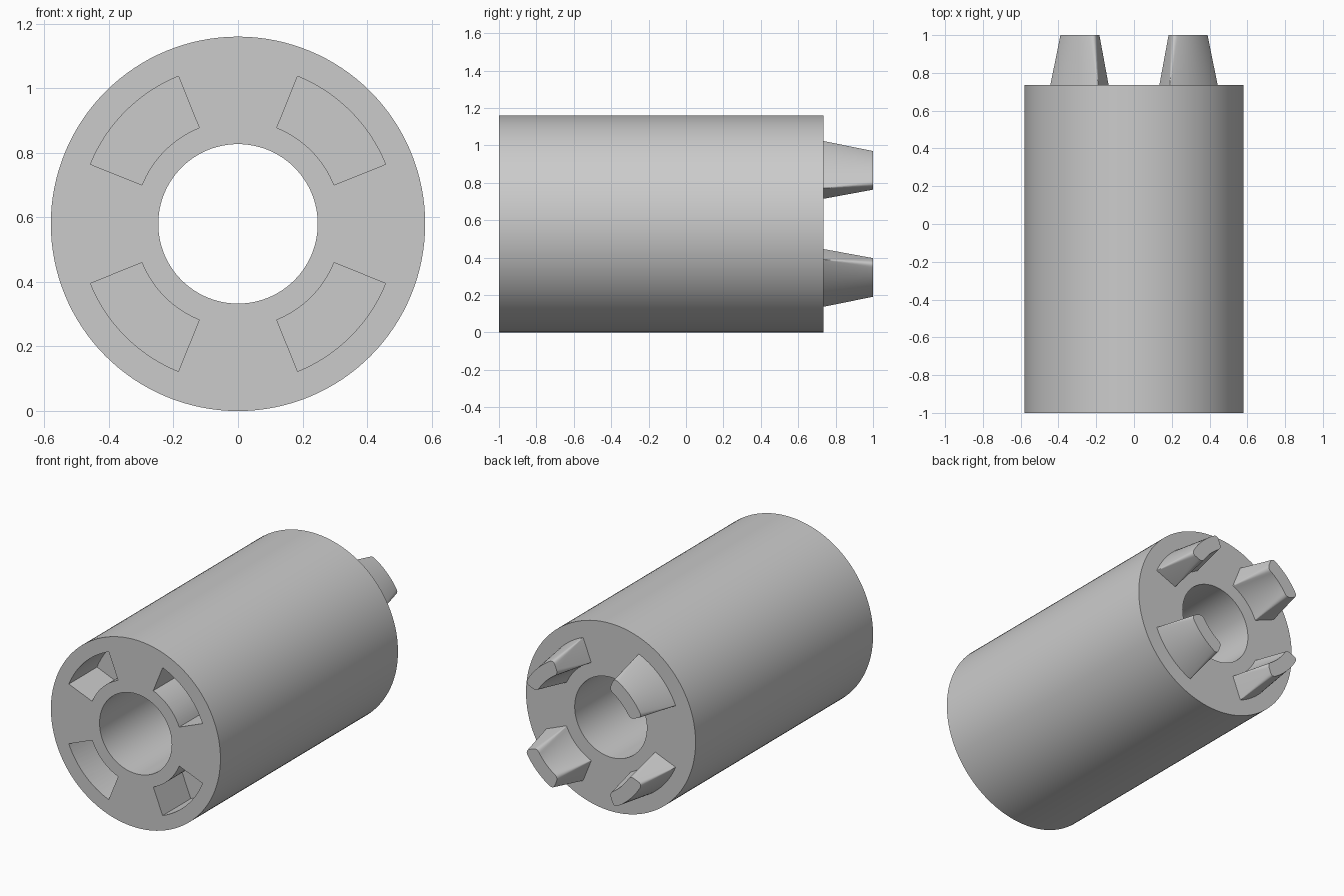
import bpy, bmesh
from math import radians, sin, cos, asin, pi
from mathutils import Vector, Matrix

RADIUS, BORE = 0.58, 0.247          # tube radii, also the axis height
FRONT, BACK, TIP = -1.0, 0.735, 1.0  # stations along the axis
SLOT_DEPTH = 0.275
INNER, OUTER, HALF = 0.321, 0.493, radians(23)  # slot sector

if "Cube" in bpy.data.objects:
    bpy.data.objects.remove(bpy.data.objects["Cube"])

grey = bpy.data.materials.new("light grey")
grey.use_nodes = True
grey.diffuse_color = (0.6, 0.6, 0.6, 1)
grey.node_tree.nodes["Principled BSDF"].inputs["Base Color"].default_value = (0.6, 0.6, 0.6, 1)


def loft(name, rings, looped=False, caps=()):
    """Skin rings of (2D outline, y) along the axis; cap the listed rings."""
    bm = bmesh.new()
    rows = [[bm.verts.new((p.x, y, p.y + RADIUS)) for p in pts] for pts, y in rings]
    pairs = list(zip(rows, rows[1:]))
    if looped:
        pairs.append((rows[-1], rows[0]))
    for a, b in pairs:
        for i in range(len(a)):
            j = (i + 1) % len(a)
            bm.faces.new((a[i], a[j], b[j], b[i]))
    for c in caps:
        bm.faces.new(rows[c])
    bmesh.ops.recalc_face_normals(bm, faces=bm.faces)
    mesh = bpy.data.meshes.new(name)
    bm.to_mesh(mesh)
    bm.free()
    mesh.materials.append(grey)
    obj = bpy.data.objects.new(name, mesh)
    bpy.context.collection.objects.link(obj)
    return obj


def polar(r, a):
    return Vector((r * cos(a), r * sin(a)))


def circle(r, n=128):
    return [polar(r, 2 * pi * i / n) for i in range(n)]


def sector(turn, inset=0.0, fillet=0.0, arc=8, steps=6):
    """Outline of a ring sector, shrunk by inset, with rounded corners."""
    ro, ri = OUTER - inset, INNER + inset
    ao, ai = HALF - asin(inset / ro), HALF - asin(inset / ri)
    side = polar(fillet, HALF)

    def corner(a, b, c):
        if not fillet:
            return [b]
        ts = [i / steps for i in range(steps + 1)]
        return [a * (1 - t) ** 2 + b * 2 * t * (1 - t) + c * t * t for t in ts]

    eo, ei = ao - fillet / ro, ai - fillet / ri
    po, pi_ = polar(ro, ao), polar(ri, ai)
    half = [polar(ro, eo * i / arc) for i in range(arc)]
    half += corner(polar(ro, eo), po, po - side)
    half += corner(pi_ + side, pi_, polar(ri, ei))
    half += [polar(ri, ei * i / arc) for i in range(arc - 1, -1, -1)]
    full = half + [Vector((p.x, -p.y)) for p in reversed(half[1:-1])]
    rot = Matrix.Rotation(turn, 2)
    return [rot @ p for p in full]


# Hollow cylinder
body = loft("tube_body", [(circle(RADIUS), FRONT), (circle(RADIUS), BACK),
                          (circle(BORE), BACK), (circle(BORE), FRONT)], looped=True)
parts = [body]
bpy.context.view_layer.objects.active = body

corners = (("upper_left", 45), ("upper_right", 135), ("lower_right", 225), ("lower_left", 315))
for label, degrees in corners:
    turn = radians(degrees)
    # Socket cut into the front face
    outline = sector(turn)
    cutter = loft("socket_cutter", [(outline, FRONT - 0.1), (outline, FRONT + SLOT_DEPTH)], caps=(0, 1))
    cutter.hide_render = True
    cut = body.modifiers.new("socket", 'BOOLEAN')
    cut.operation, cut.solver, cut.object = 'DIFFERENCE', 'EXACT', cutter
    bpy.ops.object.modifier_apply(modifier=cut.name)
    bpy.data.objects.remove(cutter)
    # Tapered tooth on the back face, more rounded towards its tip
    parts.append(loft(label + "_tooth", [(sector(turn, 0.01, 0.004), BACK),
                                         (sector(turn, 0.043, 0.03), TIP)], caps=(1,)))

# Smooth curved walls, sharp edges kept
bpy.ops.object.select_all(action='DESELECT')
for obj in parts:
    obj.select_set(True)
bpy.context.view_layer.objects.active = body
bpy.ops.object.shade_smooth_by_angle(angle=radians(30))
